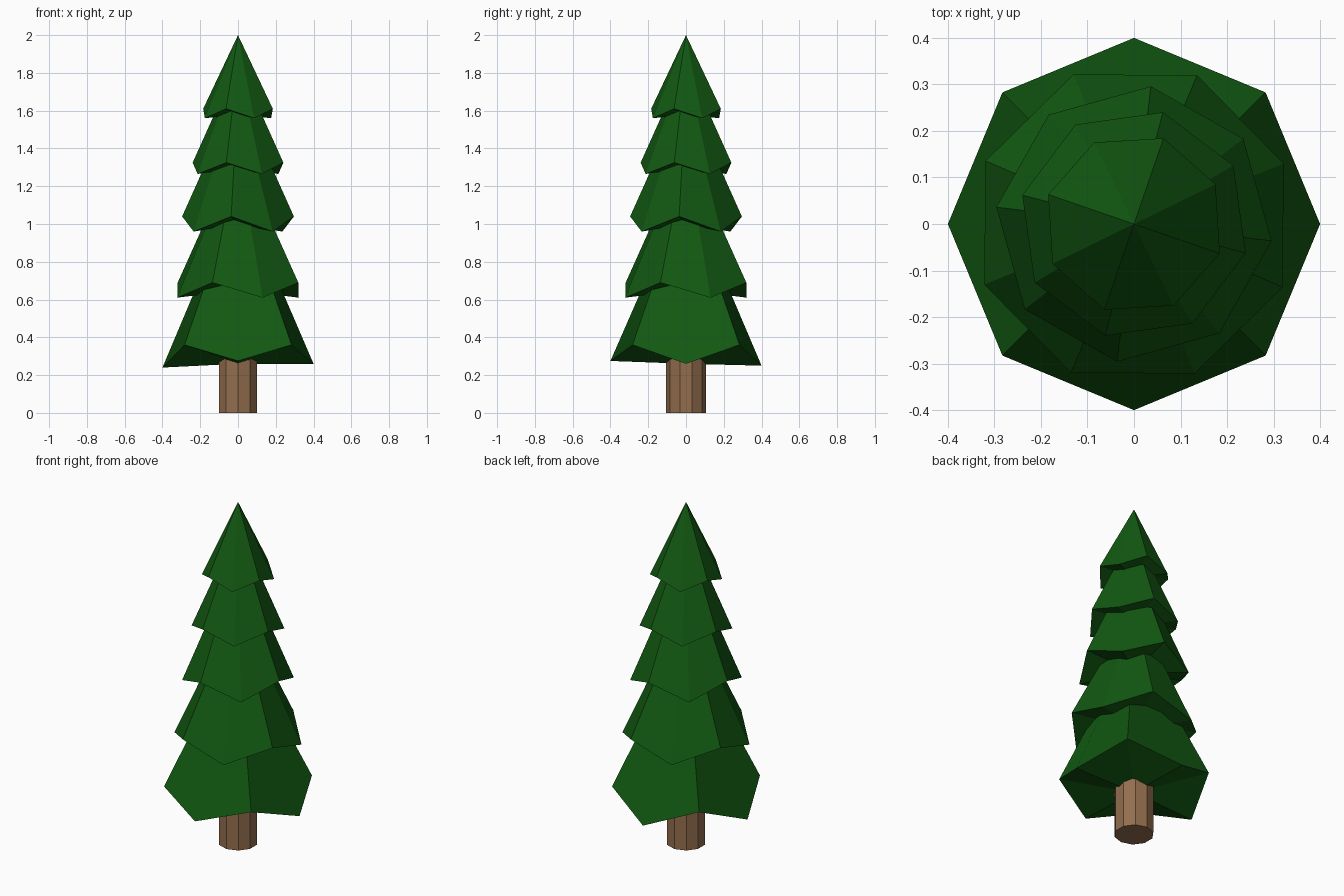
import bpy, bmesh
from math import radians, sin, cos

cube = bpy.data.objects.get("Cube")
if cube:
    bpy.data.objects.remove(cube, do_unlink=True)


def make_material(name, color):
    mat = bpy.data.materials.new(name)
    mat.use_nodes = True
    mat.diffuse_color = color
    bsdf = next(n for n in mat.node_tree.nodes if n.type == 'BSDF_PRINCIPLED')
    bsdf.inputs["Base Color"].default_value = color
    bsdf.inputs["Roughness"].default_value = 0.9
    return mat


def finish(bm, name, mat):
    bmesh.ops.recalc_face_normals(bm, faces=bm.faces)
    mesh = bpy.data.meshes.new(name)
    bm.to_mesh(mesh)
    bm.free()
    mesh.materials.append(mat)
    obj = bpy.data.objects.new(name, mesh)
    bpy.context.scene.collection.objects.link(obj)
    return obj


green = make_material("pine_green", (0.006, 0.1, 0.006, 1))
brown = make_material("bark_brown", (0.29, 0.155, 0.075, 1))


def foliage_tier(name, radius, turn, high, lows, centre, apex, merged=False):
    """Eight-sided cone whose rim alternates between raised and drooping points."""
    bm = bmesh.new()
    tip = bm.verts.new((0, 0, apex))
    hub = bm.verts.new((0, 0, centre))
    rim = []
    for i in range(8):
        a = radians(turn + 45 * i)
        z = lows[i // 2 % len(lows)] if i % 2 else high
        rim.append(bm.verts.new((radius * cos(a), radius * sin(a), z)))
    for i in range(8):
        nxt = rim[(i + 1) % 8]
        bm.faces.new((hub, nxt, rim[i]))
        if not merged:
            bm.faces.new((tip, rim[i], nxt))
        elif i % 2 == 0:
            bm.faces.new((tip, rim[i], nxt, rim[(i + 2) % 8]))
    finish(bm, name, green)


# Foliage, from the ground up
foliage_tier("foliage_bottom", 0.40, 45, 0.36, (0.25, 0.24, 0.275, 0.26), 0.26, 1.19, True)
foliage_tier("foliage_lower", 0.347, 67, 0.69, (0.61,), 0.65, 1.40)
foliage_tier("foliage_middle", 0.298, 83, 1.04, (0.96,), 1.00, 1.70)
foliage_tier("foliage_upper", 0.248, 75.5, 1.325, (1.265,), 1.295, 1.86)
foliage_tier("foliage_top", 0.195, 71, 1.61, (1.56,), 1.58, 2.0)

# Trunk, a ten-sided post running up into the foliage
bm = bmesh.new()
rings = [[bm.verts.new((0.106 * cos(radians(18 + 36 * i)),
                        0.106 * sin(radians(18 + 36 * i)), z)) for i in range(10)]
         for z in (0, 0.5)]
for ring in rings:
    bm.faces.new(ring)
for i in range(10):
    j = (i + 1) % 10
    bm.faces.new((rings[0][i], rings[0][j], rings[1][j], rings[1][i]))
finish(bm, "trunk", brown)
